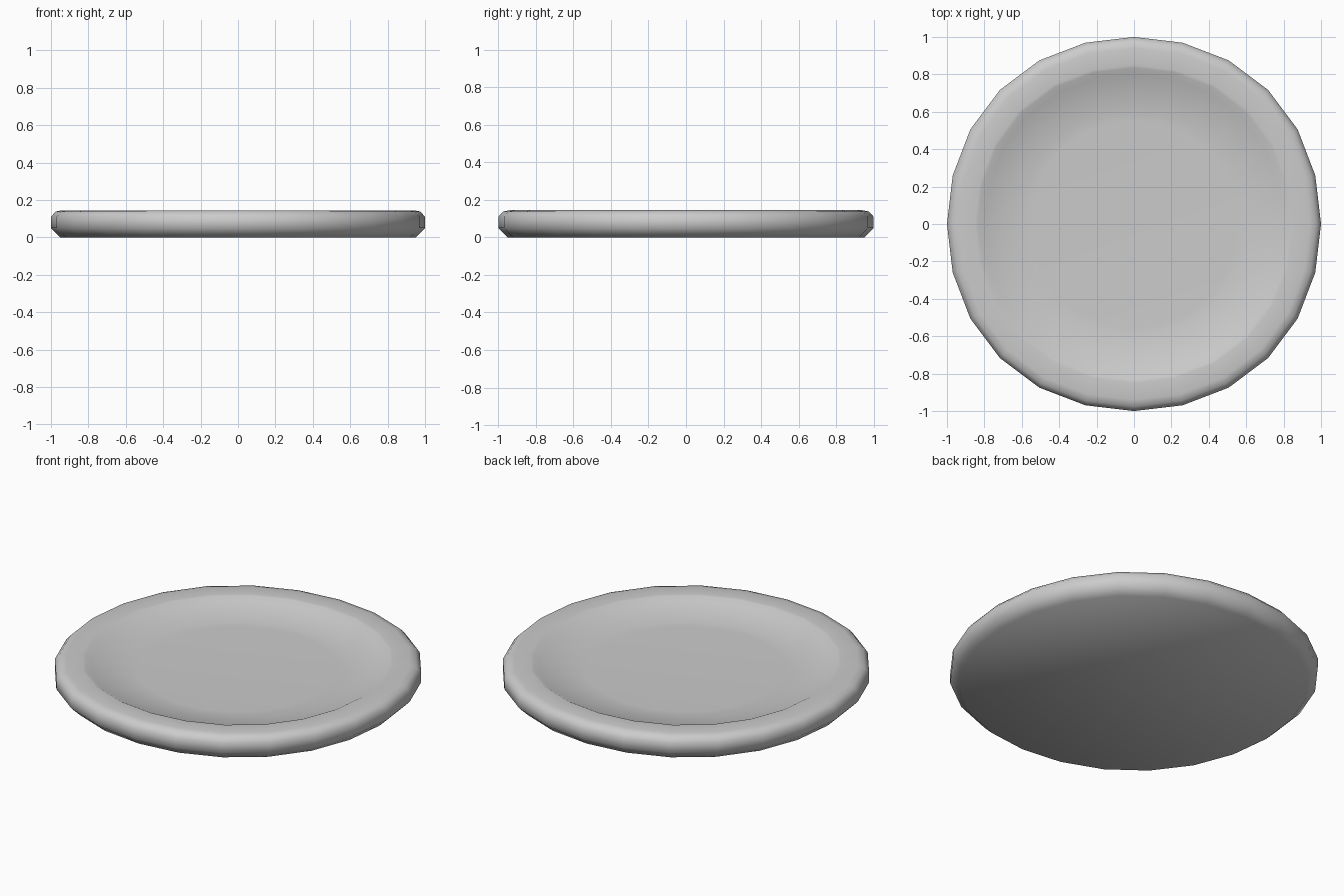
import bpy, bmesh
from math import sin, cos, tau

if "Cube" in bpy.data.objects:
    bpy.data.objects.remove(bpy.data.objects["Cube"])

SIDES = 24
# Half cross-section (radius, height): base edge, outer wall, rim, inner wall, floor edge
PROFILE = [(0.95, 0.0), (1.0, 0.05), (1.0, 0.11), (0.975, 0.138), (0.94, 0.145),
           (0.85, 0.145), (0.835, 0.143), (0.80, 0.125), (0.60, 0.092), (0.55, 0.09)]


def lathe(name, profile, sides):
    bm = bmesh.new()

    def ring(r, z):
        verts = []
        for i in range(sides):
            a = tau * i / sides
            # Slightly fuller on the diagonals, like the hand-shaped outline
            q = r * (1 + 0.014 * sin(2 * a) ** 2)
            verts.append(bm.verts.new((q * sin(a), q * cos(a), z)))
        return verts

    rings = [ring(r, z) for r, z in profile]
    for low, high in zip(rings, rings[1:]):
        for i in range(sides):
            j = (i + 1) % sides
            bm.faces.new((low[i], low[j], high[j], high[i]))
    # Flat base underneath and flat floor of the well
    bm.faces.new(rings[0])
    bm.faces.new(rings[-1])
    bmesh.ops.recalc_face_normals(bm, faces=bm.faces)
    for f in bm.faces:
        f.smooth = True
    mesh = bpy.data.meshes.new(name)
    bm.to_mesh(mesh)
    bm.free()
    obj = bpy.data.objects.new(name, mesh)
    bpy.context.collection.objects.link(obj)
    return obj


# Shallow dinner plate
lathe("plate", PROFILE, SIDES)
